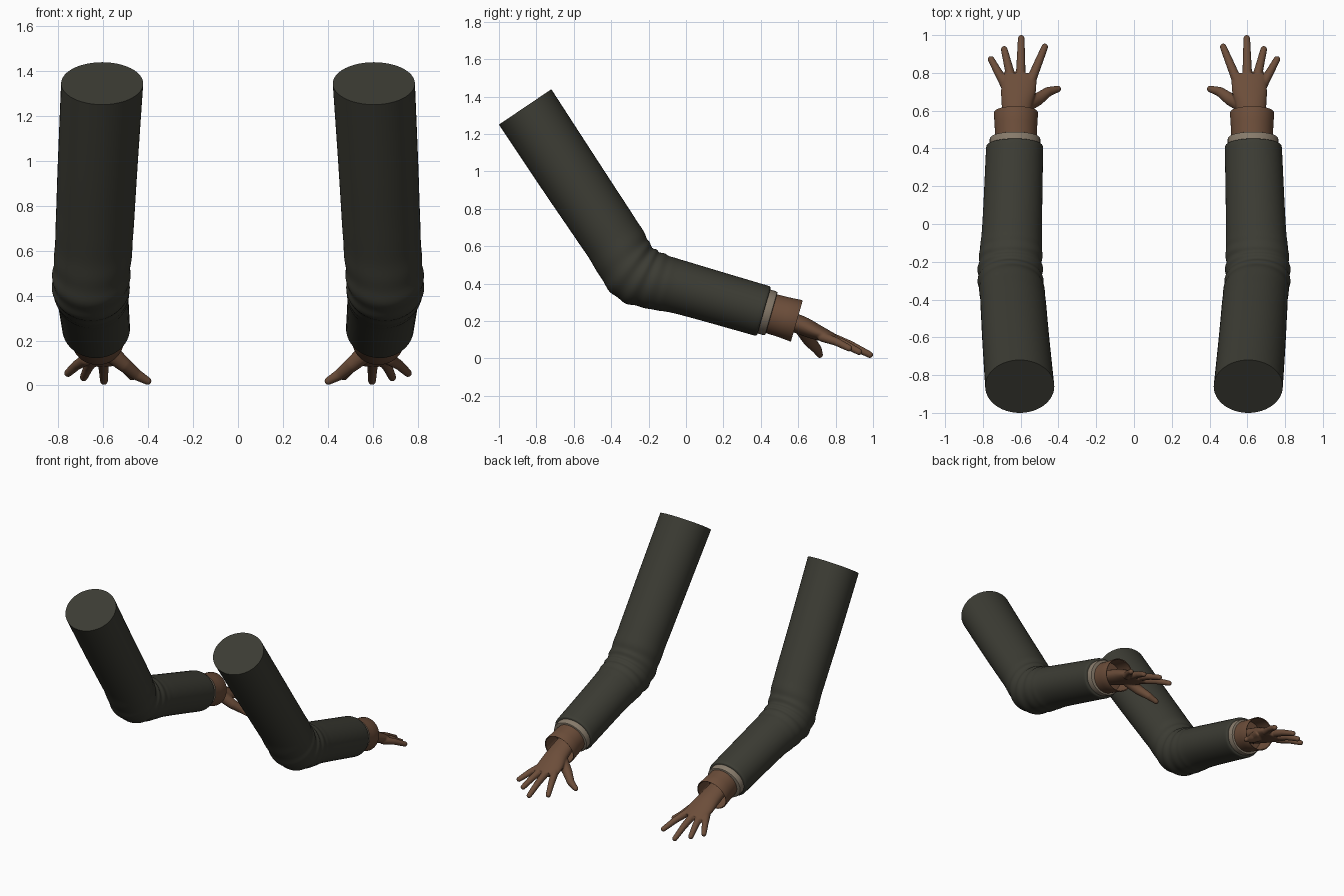
import bpy, bmesh, math
from mathutils import Vector, Matrix

cube = bpy.data.objects.get("Cube")
if cube:
    bpy.data.objects.remove(cube, do_unlink=True)


def material(name, rgb):
    m = bpy.data.materials.new(name)
    m.use_nodes = True
    m.diffuse_color = (*rgb, 1)
    bsdf = m.node_tree.nodes["Principled BSDF"]
    bsdf.inputs["Base Color"].default_value = (*rgb, 1)
    bsdf.inputs["Roughness"].default_value = 0.8
    return m


CLOTH = material("dark olive cloth", (0.045, 0.045, 0.034))
LINEN = material("beige linen", (0.24, 0.195, 0.145))
SKIN = material("brown skin", (0.15, 0.075, 0.042))
SIDES = 48
PITCH = -16  # slope of the forearm, in degrees


def loft(bm, sections, cap_start=True, cap_end=True):
    """Skin elliptical rings; each is (x, y, z, half width, half height, pitch)."""
    rings = []
    for x, y, z, rx, rn, pitch in sections:
        a = math.radians(pitch)
        up = Vector((0, -math.sin(a), math.cos(a)))
        ring = []
        for i in range(SIDES):
            t = math.tau * i / SIDES
            p = Vector((x + rx * math.cos(t), y, z)) + up * rn * math.sin(t)
            ring.append(bm.verts.new(p))
        rings.append(ring)
    for a, b in zip(rings, rings[1:]):
        for i in range(SIDES):
            j = (i + 1) % SIDES
            bm.faces.new((a[i], a[j], b[j], b[i]))
    if cap_start:
        bm.faces.new(rings[0][::-1])
    if cap_end:
        bm.faces.new(rings[-1])


def along(centre, profile):
    """Rings set out along the forearm; profile is (distance, half width, half height)."""
    a = math.radians(PITCH)
    x, y, z = centre
    return [(x, y + d * math.cos(a), z + d * math.sin(a), rx, rn, PITCH)
            for d, rx, rn in profile]


def spline(keys, steps):
    """Catmull-Rom curve through key rings, returned with its parameter."""
    out = []
    for k in range(len(keys) - 1):
        q = [keys[max(k - 1, 0)], keys[k], keys[k + 1], keys[min(k + 2, len(keys) - 1)]]
        for s in range(steps + (k == len(keys) - 2)):
            t = s / steps
            ring = [0.5 * (2 * b + (c - a) * t + (2 * a - 5 * b + 4 * c - d) * t * t
                           + (3 * b - a - 3 * c + d) * t ** 3)
                    for a, b, c, d in zip(*q)]
            out.append((k + t, ring))
    return out


def finish(bm, name, side, mat, remesh=False):
    """Turn the mesh into an object, mirrored for the right side."""
    bmesh.ops.scale(bm, vec=(side, 1, 1), verts=bm.verts)
    bmesh.ops.recalc_face_normals(bm, faces=bm.faces)
    mesh = bpy.data.meshes.new(name)
    bm.to_mesh(mesh)
    bm.free()
    mesh.materials.append(mat)
    ob = bpy.data.objects.new(("left_" if side > 0 else "right_") + name, mesh)
    bpy.context.collection.objects.link(ob)
    bpy.ops.object.select_all(action="DESELECT")
    ob.select_set(True)
    bpy.context.view_layer.objects.active = ob
    if remesh:
        r = ob.modifiers.new("Blend", "REMESH")
        r.mode = "VOXEL"
        r.voxel_size = 0.005
        r.use_smooth_shade = True
        s = ob.modifiers.new("Soften", "SMOOTH")
        s.factor, s.iterations = 0.5, 5
    else:
        bpy.ops.object.shade_smooth_by_angle(angle=math.radians(40))


def digit(bm, points, r0, r1):
    """Tapered rounded limb through the given points."""
    n = len(points) - 1
    radii = [r0 + (r1 - r0) * i / n for i in range(n + 1)]
    for p, r in zip(points, radii):
        bmesh.ops.create_uvsphere(bm, u_segments=16, v_segments=10, radius=r,
                                  matrix=Matrix.Translation(p))
    for i in range(n):
        p, q = Vector(points[i]), Vector(points[i + 1])
        m = Matrix.Translation((p + q) / 2) @ (q - p).to_track_quat("Z", "Y").to_matrix().to_4x4()
        bmesh.ops.create_cone(bm, cap_ends=True, segments=16, radius1=radii[i],
                              radius2=radii[i + 1], depth=(q - p).length, matrix=m)


SLEEVE = [
    (0.605, -0.86, 1.345, 0.183, 0.169, -56),
    (0.625, -0.62, 0.98, 0.178, 0.166, -56),
    (0.642, -0.39, 0.635, 0.173, 0.162, -55),
    (0.655, -0.28, 0.465, 0.171, 0.166, -36),
    (0.652, -0.15, 0.41, 0.166, 0.152, -18),
    (0.645, 0.0, 0.372, 0.158, 0.142, PITCH),
    (0.632, 0.405, 0.255, 0.151, 0.138, PITCH),
]
PALM = [
    (0.625, 0.50, 0.222, 0.07, 0.05, -20),
    (0.62, 0.62, 0.176, 0.08, 0.05, -25),
    (0.612, 0.70, 0.14, 0.092, 0.042, -27),
    (0.606, 0.79, 0.105, 0.092, 0.027, -27),
]
# Base and tip of each finger
FINGERS = [
    ((0.545, 0.76, 0.115), (0.472, 0.938, 0.04)),
    ((0.6, 0.77, 0.115), (0.597, 0.983, 0.02)),
    ((0.647, 0.76, 0.112), (0.687, 0.925, 0.036)),
    ((0.678, 0.73, 0.115), (0.757, 0.872, 0.055)),
]

for side in (1, -1):
    # Sleeve with folds around the elbow and a rounded hem
    rings = []
    for t, (x, y, z, rx, rn, pitch) in spline(SLEEVE, 14):
        fold = 1 + 0.025 * math.exp(-((t - 3.2) / 0.9) ** 2) * math.cos(11.3 * t)
        rings.append((x, y, z, rx * fold, rn * fold, pitch))
    rings += along(SLEEVE[-1][:3], [(0.008, 0.149, 0.136), (0.012, 0.144, 0.131)])
    bm = bmesh.new()
    loft(bm, rings)
    finish(bm, "sleeve", side, CLOTH)

    # Shirt cuff
    bm = bmesh.new()
    loft(bm, along((0.63, 0.41, 0.253), [(-0.02, 0.134, 0.122), (0.04, 0.134, 0.122),
                                         (0.047, 0.131, 0.119), (0.049, 0.125, 0.113)]))
    finish(bm, "shirt_cuff", side, LINEN)

    # Flared open wrist cuff with an inner wall
    bm = bmesh.new()
    loft(bm, along((0.625, 0.41, 0.253), [(0.03, 0.109, 0.107), (0.12, 0.113, 0.11),
                                          (0.185, 0.117, 0.115), (0.19, 0.115, 0.113),
                                          (0.187, 0.11, 0.108), (0.07, 0.104, 0.102)]))
    finish(bm, "wrist_cuff", side, SKIN)

    # Hand: palm, fingers and thumb blended together
    bm = bmesh.new()
    loft(bm, [ring for _, ring in spline(PALM, 6)])
    for base, tip in FINGERS:
        base, tip = Vector(base), Vector(tip)
        knuckle = base.lerp(tip, 0.5) + Vector((0, 0, 0.006))
        digit(bm, [base, knuckle, tip], 0.027, 0.018)
    digit(bm, [(0.575, 0.63, 0.15), (0.51, 0.66, 0.095), (0.455, 0.70, 0.05),
               (0.403, 0.715, 0.02)], 0.042, 0.018)
    finish(bm, "hand", side, SKIN, remesh=True)
